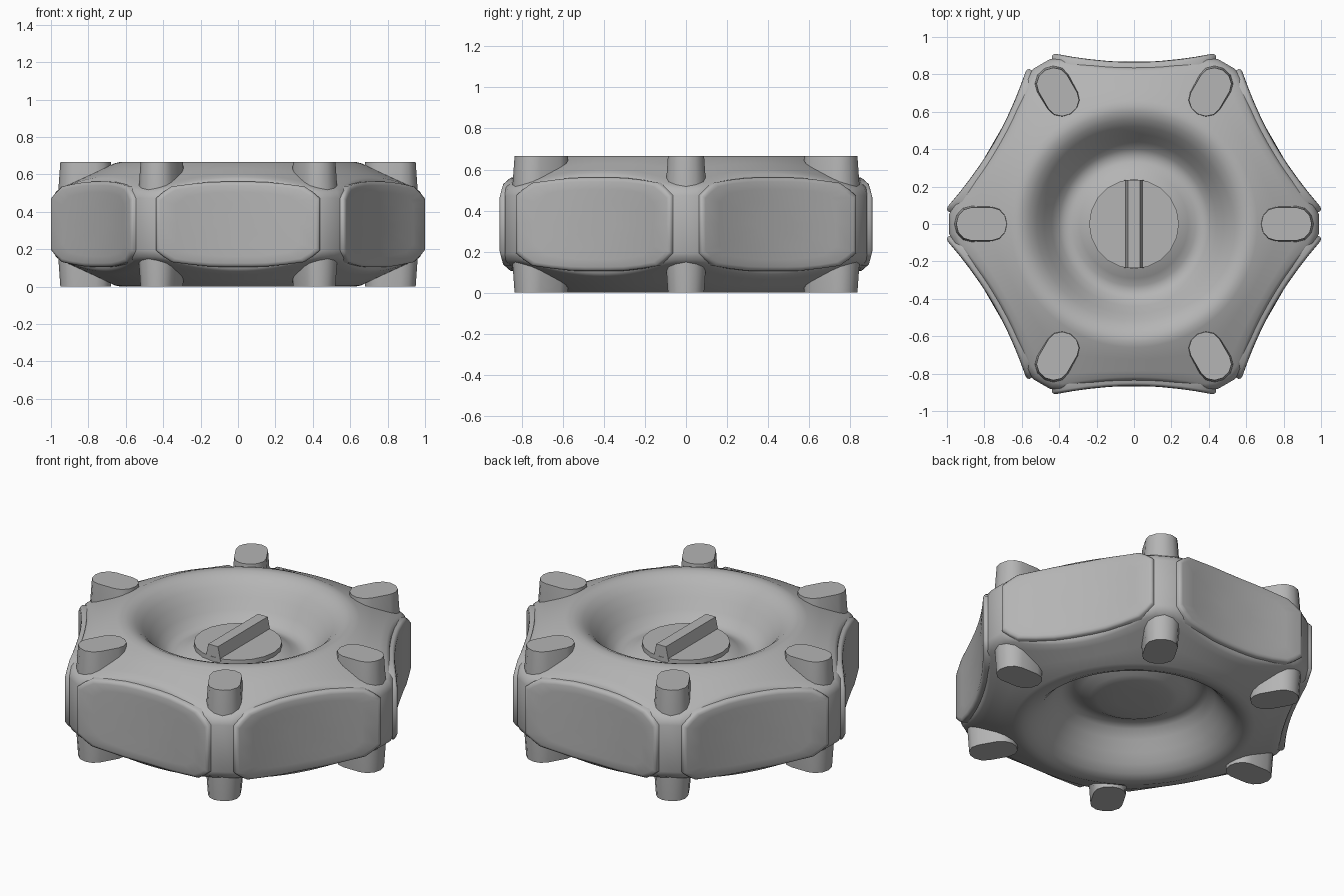
import bpy, bmesh, math
from mathutils import Matrix

if "Cube" in bpy.data.objects:
    bpy.data.objects.remove(bpy.data.objects["Cube"])

MID = 0.333    # height of the horizontal mirror plane
TOP = 0.666

grey = bpy.data.materials.new("dark_grey")
grey.diffuse_color = (0.46, 0.46, 0.46, 1)
grey.use_nodes = True
grey.node_tree.nodes["Principled BSDF"].inputs["Base Color"].default_value = grey.diffuse_color


def finish(name, bm, angle=35):
    bmesh.ops.remove_doubles(bm, verts=bm.verts, dist=1e-5)
    bmesh.ops.recalc_face_normals(bm, faces=bm.faces)
    me = bpy.data.meshes.new(name)
    bm.to_mesh(me)
    bm.free()
    me.materials.append(grey)
    ob = bpy.data.objects.new(name, me)
    bpy.context.collection.objects.link(ob)
    bpy.ops.object.select_all(action='DESELECT')
    ob.select_set(True)
    bpy.context.view_layer.objects.active = ob
    bpy.ops.object.shade_smooth_by_angle(angle=math.radians(angle))
    return ob


def loft(bm, loops, cap_start=False, cap_end=False):
    rows = [[bm.verts.new(p) for p in loop] for loop in loops]
    n = len(rows[0])
    for a, b in zip(rows, rows[1:]):
        for i in range(n):
            j = (i + 1) % n
            bm.faces.new((a[i], a[j], b[j], b[i]))
    if cap_start:
        bm.faces.new(rows[0])
    if cap_end:
        bm.faces.new(rows[-1])


def side_depth(s):
    # slightly concave side wall: distance from centre at sideways offset s
    return 0.84 + 0.055 * (s / 0.42) ** 2


def wall_radius(theta):
    sixth = math.pi / 3
    c = (theta + sixth / 2) % sixth - sixth / 2     # angle from nearest corner
    phi = sixth / 2 - abs(c)                        # angle from side middle
    r = 0.9
    for _ in range(30):
        r = side_depth(r * math.sin(phi)) / math.cos(phi)
    return min(r, 0.988 / math.cos(c))


# Body: ring-shaped crest around a dish with a central dome, cut by the hex wall
dish = [(0.1, 0.505), (0.2, 0.5), (0.24, 0.49), (0.29, 0.462), (0.33, 0.443),
        (0.365, 0.44), (0.4, 0.457), (0.44, 0.503), (0.48, 0.56), (0.52, 0.61),
        (0.56, 0.647), (0.6, 0.664), (0.63, 0.666), (0.66, 0.659)]
N = 120


def slope_z(r):
    return 0.659 - (r - 0.66) * 0.46


def body_loops():
    angs = [2 * math.pi * i / N for i in range(N)]
    loops = [[(r * math.cos(a), r * math.sin(a), z) for a in angs] for r, z in dish]
    for f, drop in ((0.35, 0), (0.7, 0), (0.88, 0), (0.96, 0.008), (1, 0.035)):
        loop = []
        for a in angs:
            r = 0.66 + (wall_radius(a) - 0.66) * f
            loop.append((r * math.cos(a), r * math.sin(a), slope_z(r) - drop))
        loops.append(loop)
    return loops


upper = body_loops()
lower = [[(x, y, TOP - z) for x, y, z in loop] for loop in reversed(upper)]
bm = bmesh.new()
loft(bm, upper + lower, True, True)
finish("body", bm, 50)

# Side panels: raised plates with clipped corners following the concave walls
quarter = [(0.438, 0.0), (0.438, 0.14), (0.40, 0.172), (0.355, 0.202),
           (0.25, 0.216), (0.15, 0.226), (0.07, 0.228), (0.0, 0.228)]
outline = quarter + [(-s, z) for s, z in quarter[-2::-1]]
outline += [(s, -z) for s, z in outline[-2:0:-1]]


def panel_loop(k, inset, out):
    pts = []
    for s, z in outline:
        s = s * k - math.copysign(inset, s) * (abs(s) > 0.3)
        z = z * k * (1 - inset * 4)
        flush = 0.010 * (s / 0.42) ** 2     # panel ends sit closer to the body
        pts.append((s, -(side_depth(s) + out - flush), MID + z))
    return pts


for i in range(6):
    bm = bmesh.new()
    loft(bm, [panel_loop(1, 0, -0.04), panel_loop(1, 0, 0.010),
              panel_loop(1, 0.008, 0.020), panel_loop(1, 0.022, 0.025),
              panel_loop(0.75, 0, 0.026), panel_loop(0.5, 0, 0.026),
              panel_loop(0.25, 0, 0.026)], True, True)
    bm.transform(Matrix.Rotation(i * math.pi / 3, 4, 'Z'))
    finish("side_panel_%d" % (i + 1), bm, 50)


# Corner pegs: tapered oval posts standing out above and below
def peg_loop(z, grow):
    pts = []
    for i in range(14):
        a = math.pi * (i % 7) / 6 - math.pi / 2
        sign = 1 if i < 7 else -1
        x = 0.055 + (0.08 + grow) * math.cos(a)
        y = (0.088 + grow) * math.sin(a)
        pts.append((0.815 + sign * x, sign * y, z))
    return pts


for i in range(6):
    bm = bmesh.new()
    loft(bm, [peg_loop(0, 0), peg_loop(0.17, 0.012),
              peg_loop(TOP - 0.17, 0.012), peg_loop(TOP, 0)], True, True)
    bm.transform(Matrix.Rotation(i * math.pi / 3, 4, 'Z'))
    finish("corner_peg_%d" % (i + 1), bm, 35)

# Centre disk set in the upper dish
bm = bmesh.new()
bmesh.ops.create_cone(bm, cap_ends=True, segments=20, radius1=0.24, radius2=0.24,
                      depth=0.09, matrix=Matrix.Translation((0, 0, 0.472)))
finish("centre_disk", bm)

# Grip bar with a trapezoid section across the disk
bm = bmesh.new()
section = [(-0.05, 0.5), (0.05, 0.5), (0.032, 0.585), (-0.032, 0.585)]
loft(bm, [[(x, y, z) for x, z in section] for y in (-0.236, 0.236)], True, True)
finish("grip_bar", bm, 20)
